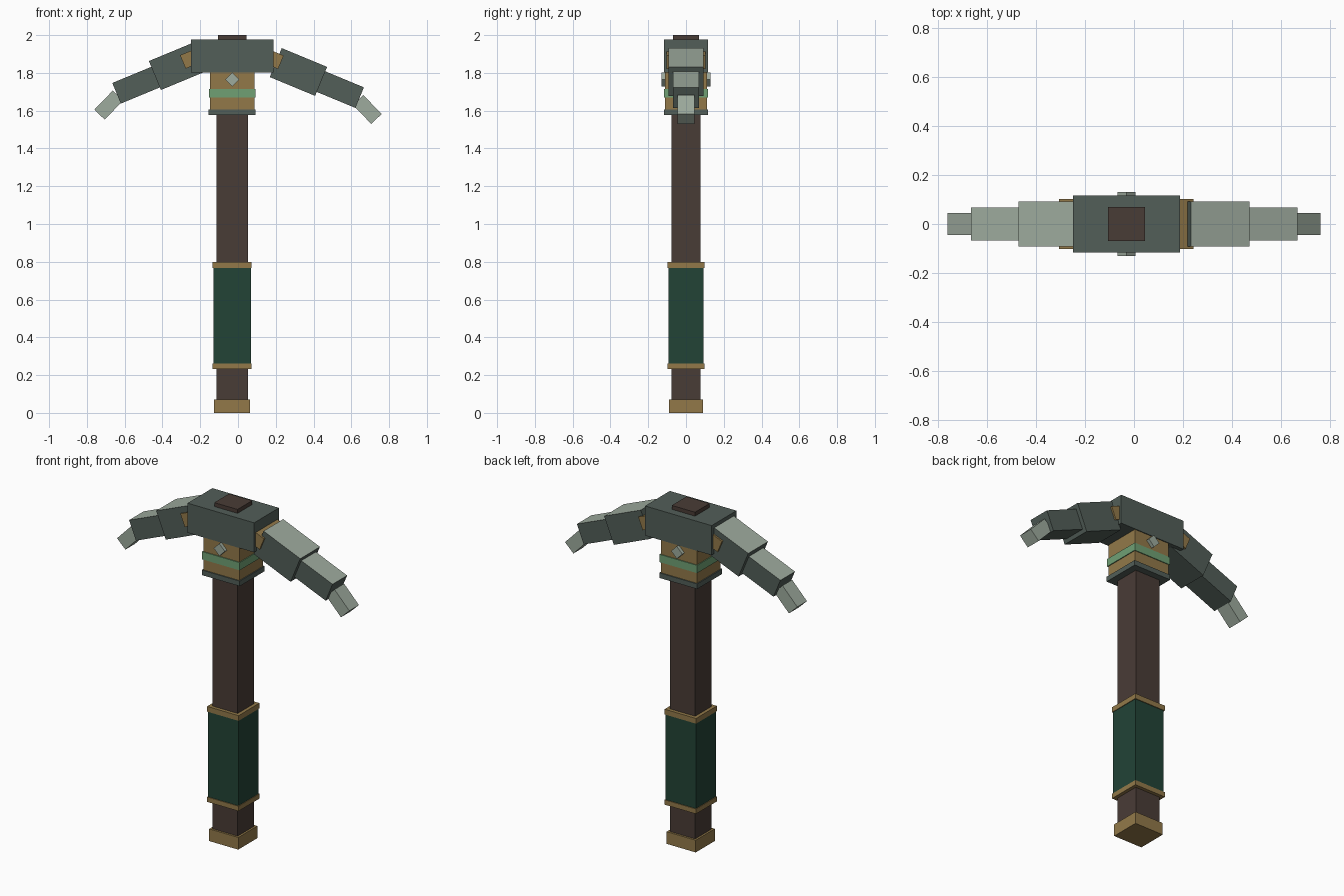
import bpy, bmesh
from math import radians, cos, sin
from mathutils import Matrix, Vector

if "Cube" in bpy.data.objects:
    bpy.data.objects.remove(bpy.data.objects["Cube"], do_unlink=True)


def linear(c):
    c /= 255
    return c / 12.92 if c <= 0.04045 else ((c + 0.055) / 1.055) ** 2.4


def material(name, *rgb):
    colour = [linear(c) for c in rgb] + [1]
    m = bpy.data.materials.new(name)
    m.use_nodes = True
    m.diffuse_color = colour
    m.node_tree.nodes["Principled BSDF"].inputs["Base Color"].default_value = colour
    return m


wood = material("dark wood", 73, 60, 54)
grip = material("green leather", 34, 67, 54)
brass = material("brass", 146, 121, 73)
steel = material("dark steel", 82, 94, 88)
pale = material("pale steel", 158, 171, 158)
green = material("green enamel", 112, 160, 116)

AXIS = -0.031  # handle centre line


def box(name, size, centre, mat, angle=0, top_mat=None):
    """Box turned about y; faces that look up may take a second colour."""
    bm = bmesh.new()
    bmesh.ops.create_cube(bm, size=1)
    turn = Matrix.Rotation(radians(angle), 4, 'Y')
    bm.transform(Matrix.Translation(centre) @ turn @ Matrix.Diagonal((*size, 1)))
    bm.normal_update()
    mesh = bpy.data.meshes.new(name)
    mesh.materials.append(mat)
    if top_mat:
        mesh.materials.append(top_mat)
        for f in bm.faces:
            f.material_index = int(f.normal.z > 0.6)
    bm.to_mesh(mesh)
    bm.free()
    obj = bpy.data.objects.new(name, mesh)
    bpy.context.collection.objects.link(obj)


def sleeve(name, width, depth, low, high, mat):
    box(name, (width, depth, high - low), (AXIS, 0, (low + high) / 2), mat)


def limb(name, side, end, angle, length, thick, depth, mat, top_mat=None):
    """Box given by the centre of its outer end, sloping down and outward."""
    a = radians(angle)
    out = Vector((side * cos(a), 0, -sin(a)))
    centre = Vector((end[0], 0, end[1])) - out * length / 2
    box(name, (length, depth, thick), centre, mat, side * angle, top_mat)


# Handle
sleeve("pommel", 0.19, 0.178, 0, 0.072, brass)
sleeve("shaft", 0.166, 0.154, 0.05, 1.6, wood)
sleeve("grip", 0.198, 0.186, 0.25, 0.78, grip)
sleeve("lower_grip_band", 0.206, 0.195, 0.233, 0.262, brass)
sleeve("upper_grip_band", 0.206, 0.195, 0.767, 0.798, brass)

# Socket and head block
sleeve("socket_collar", 0.248, 0.234, 1.577, 1.607, steel)
sleeve("socket", 0.236, 0.222, 1.6, 1.83, brass)
sleeve("socket_stripe", 0.246, 0.232, 1.67, 1.716, green)
sleeve("head_block", 0.436, 0.232, 1.802, 1.977, steel)
sleeve("shaft_top", 0.152, 0.137, 1.95, 2.0, wood)
box("socket_stud", (0.052, 0.262, 0.052), (AXIS, 0, 1.765), pale, 45)

# Curved arms: outer end centres of each piece, slightly tilted left to right
arms = (
    ("right", -1, (-0.44, 1.786), (-0.643, 1.692), (-0.733, 1.579), (-0.292, 1.858)),
    ("left", 1, (0.44, 1.755), (0.644, 1.669), (0.733, 1.556), (0.227, 1.856)),
)
for label, side, inner, outer, tip, plate in arms:
    limb(label + "_inner_arm", side, inner, 22.5, 0.26, 0.166, 0.184, steel, pale)
    limb(label + "_outer_arm", side, outer, 22.5, 0.25, 0.118, 0.136, steel, pale)
    limb(label + "_tip", side, tip, 46, 0.14, 0.076, 0.09, pale)
    limb(label + "_arm_rivet", side, plate, 22.5, 0.077, 0.077, 0.204, brass)
